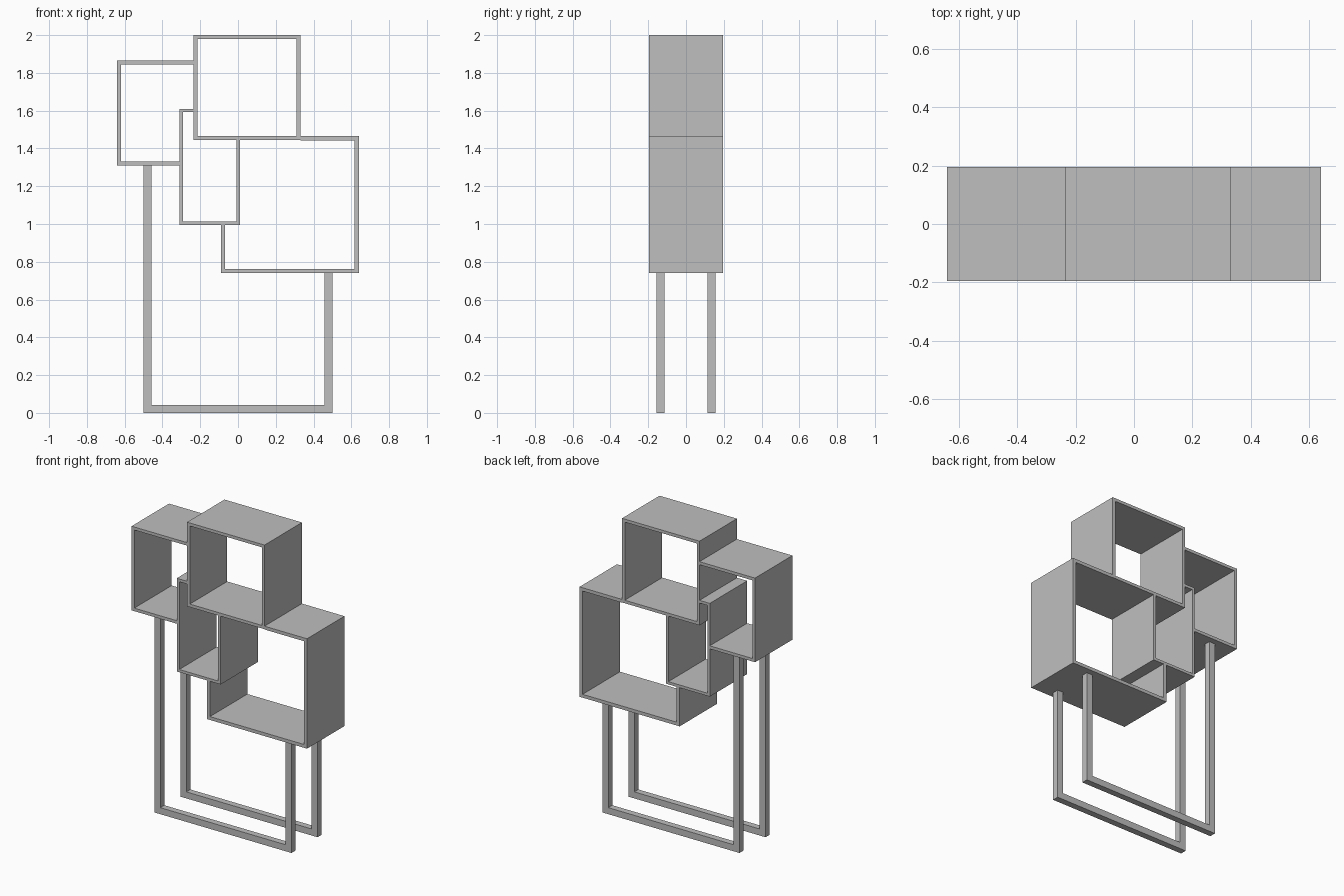
import bpy
import bmesh
from mathutils import Vector

cube = bpy.data.objects.get("Cube")
if cube:
    bpy.data.objects.remove(cube, do_unlink=True)

grey = bpy.data.materials.new("plain grey")
grey.use_nodes = True
colour = (0.52, 0.52, 0.52, 1)
grey.diffuse_color = colour
grey.node_tree.nodes["Principled BSDF"].inputs["Base Color"].default_value = colour


def strip(name, path, thick, y_front, y_back, closed=False):
    """Board bent along an outer x-z path, thickened to the path's left."""
    pts = [Vector(p) for p in path]
    n = len(pts)
    last = n if closed else n - 1
    normals = []
    for i in range(last):
        d = (pts[(i + 1) % n] - pts[i]).normalized()
        normals.append(Vector((-d.y, d.x)))
    bm = bmesh.new()
    rings = []
    for i, p in enumerate(pts):
        # right-angle mitre: add both neighbouring normals
        if closed or 0 < i < n - 1:
            off = normals[i - 1] + normals[i]
        else:
            off = normals[0] if i == 0 else normals[-1]
        q = p + off * thick
        rings.append([bm.verts.new((c.x, y, c.y)) for c, y in
                      ((p, y_front), (q, y_front), (q, y_back), (p, y_back))])
    for i in range(last):
        a, b = rings[i], rings[(i + 1) % n]
        for k in range(4):
            m = (k + 1) % 4
            bm.faces.new((a[k], a[m], b[m], b[k]))
    if not closed:
        bm.faces.new(rings[0])
        bm.faces.new(rings[-1])
    bmesh.ops.recalc_face_normals(bm, faces=bm.faces)
    mesh = bpy.data.meshes.new(name)
    bm.to_mesh(mesh)
    bm.free()
    mesh.materials.append(grey)
    obj = bpy.data.objects.new(name, mesh)
    bpy.context.collection.objects.link(obj)


# Shelf boxes, which share walls where they meet
depth, board = 0.195, 0.02
strip("top_box", [(-0.235, 1.445), (0.33, 1.445), (0.33, 2), (-0.235, 2)],
      board, -depth, depth, closed=True)
strip("left_box", [(-0.235, 1.865), (-0.64, 1.865), (-0.64, 1.31), (-0.31, 1.31)],
      board, -depth, depth)
strip("small_box", [(-0.235, 1.61), (-0.31, 1.61), (-0.31, 0.995),
                    (0.01, 0.995), (0.01, 1.445)],
      0.018, -depth, depth)
strip("right_box", [(-0.09, 0.995), (-0.09, 0.74), (0.64, 0.74),
                    (0.64, 1.465), (0.33, 1.465)],
      0.022, -depth, depth)

# Front and back leg frames
for name, y in (("front_leg_frame", -0.136), ("back_leg_frame", 0.136)):
    strip(name, [(-0.5, 1.31), (-0.5, 0), (0.5, 0), (0.5, 0.74)],
          0.043, y - 0.021, y + 0.021)
